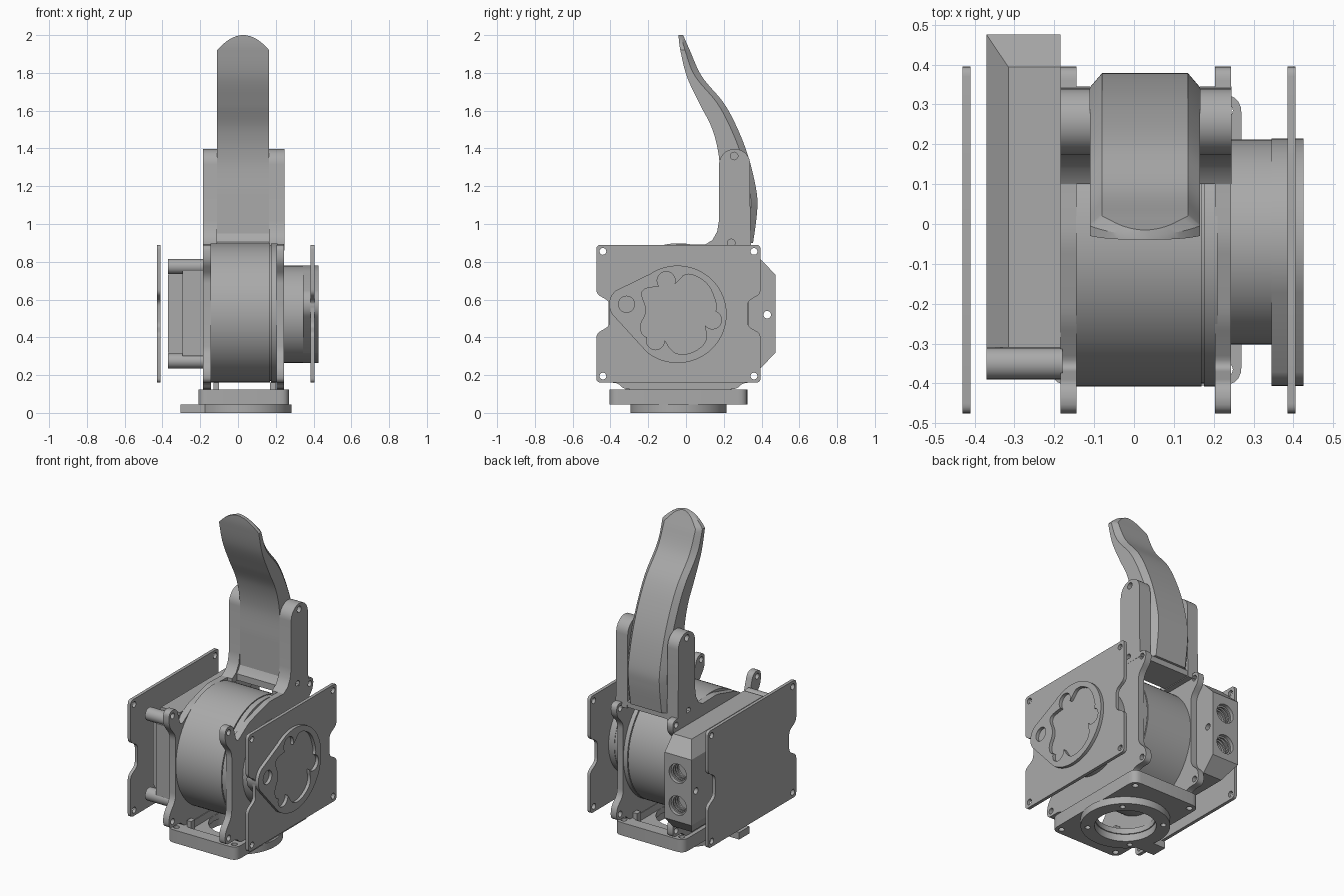
import bpy, bmesh, math
from mathutils import Vector

old = bpy.data.objects.get("Cube")
if old:
    bpy.data.objects.remove(old, do_unlink=True)

grey = bpy.data.materials.new("machined grey")
grey.use_nodes = True
GREY = (0.40, 0.40, 0.40, 1)
grey.diffuse_color = GREY
grey.node_tree.nodes["Principled BSDF"].inputs["Base Color"].default_value = GREY

PLACE = {"x": lambda u, v, a: (a, u, v),
         "y": lambda u, v, a: (u, a, v),
         "z": lambda u, v, a: (u, v, a)}


def finish(name, bm):
    bmesh.ops.recalc_face_normals(bm, faces=bm.faces)
    mesh = bpy.data.meshes.new(name)
    bm.to_mesh(mesh)
    bm.free()
    mesh.materials.append(grey)
    ob = bpy.data.objects.new(name, mesh)
    bpy.context.collection.objects.link(ob)
    return ob


def prism(name, pts, a, b, axis="x"):
    """Extrude a 2D outline along an axis."""
    bm = bmesh.new()
    put = PLACE[axis]
    lo = [bm.verts.new(put(u, v, a)) for u, v in pts]
    hi = [bm.verts.new(put(u, v, b)) for u, v in pts]
    bm.faces.new(lo)
    bm.faces.new(hi)
    for i in range(len(pts)):
        j = (i + 1) % len(pts)
        bm.faces.new((lo[i], lo[j], hi[j], hi[i]))
    return finish(name, bm)


def circle(u, v, r, n=32):
    return [(u + r * math.cos(math.tau * i / n), v + r * math.sin(math.tau * i / n))
            for i in range(n)]


def rect(u0, v0, u1, v1):
    return [(u0, v0), (u1, v0), (u1, v1), (u0, v1)]


def rounded(pts, r, steps=5):
    """Replace each corner by a small curve."""
    out = []
    for i, p in enumerate(pts):
        p, before, after = Vector(p), Vector(pts[i - 1]), Vector(pts[(i + 1) % len(pts)])
        d0, d1 = before - p, after - p
        s = p + d0.normalized() * min(r, d0.length * 0.48)
        e = p + d1.normalized() * min(r, d1.length * 0.48)
        for k in range(steps + 1):
            t = k / steps
            out.append(tuple(s * (1 - t) ** 2 + p * 2 * t * (1 - t) + e * t * t))
    return out


def boolean(ob, cutters, op="DIFFERENCE"):
    bpy.context.view_layer.objects.active = ob
    for c in cutters:
        m = ob.modifiers.new("cut", "BOOLEAN")
        m.operation, m.object, m.solver = op, c, "EXACT"
        bpy.ops.object.modifier_apply(modifier=m.name)
        bpy.data.objects.remove(c, do_unlink=True)
    return ob


def drill(ob, spots, r, a, b, axis="x"):
    return boolean(ob, [prism("drill", circle(u, v, r, 20), a, b, axis) for u, v in spots])


CY, CZ = -0.04, 0.53            # drum axis
CORNERS = [(y, z) for y in (-0.44, 0.36) for z in (0.195, 0.855)]

# Outer cover plates with notched sides
cover = rounded([(-0.475, 0.16), (0.395, 0.16), (0.395, 0.42), (0.325, 0.46),
                 (0.325, 0.59), (0.395, 0.63), (0.395, 0.89), (-0.475, 0.89),
                 (-0.475, 0.63), (-0.405, 0.59), (-0.405, 0.46), (-0.475, 0.42)], 0.025)
for name, x in (("right_cover_plate", -0.43), ("left_cover_plate", 0.385)):
    drill(prism(name, cover, x, x + 0.02), CORNERS, 0.018, x - 0.1, x + 0.1)

# Inner side frames with corner ears
frame = rounded([(-0.475, 0.16), (-0.36, 0.16), (-0.33, 0.125), (0.27, 0.125),
                 (0.3, 0.16), (0.395, 0.16), (0.395, 0.24), (0.33, 0.3),
                 (0.33, 0.75), (0.395, 0.82), (0.395, 0.89), (0.1, 0.89),
                 (-0.04, 0.895), (-0.24, 0.84), (-0.36, 0.76), (-0.4, 0.89),
                 (-0.475, 0.89), (-0.475, 0.8), (-0.41, 0.72), (-0.41, 0.32),
                 (-0.475, 0.24)], 0.035)
for name, x in (("right_frame", -0.185), ("left_frame", 0.203)):
    drill(prism(name, frame, x, x + 0.041), CORNERS, 0.018, x - 0.1, x + 0.1)

# Finger bracket arms with rounded tops and a flared foot
arm = [(0.345, 0.86), (0.34, 1.1)]
arm += [(0.2575 + 0.0825 * math.cos(math.pi * i / 16), 1.315 + 0.0825 * math.sin(math.pi * i / 16))
        for i in range(17)]
arm += [(0.175, 1.02), (0.165, 0.96), (0.14, 0.915), (0.1, 0.89), (0.1, 0.86)]
for name, x0, x1 in (("right_arm", -0.185, -0.11), ("left_arm", 0.165, 0.245)):
    drill(prism(name, arm, x0, x1), [(0.255, 1.36), (0.24, 0.9)], 0.02, x0 - 0.1, x1 + 0.1)
prism("bracket_ledge", [(0.145, 0.865), (0.34, 0.865), (0.34, 0.9), (0.18, 0.96),
                        (0.165, 0.93), (0.145, 0.905)], -0.14, 0.2)

# Curved finger: rows of height, front depth, back depth
rows = [(0.9, 0.175, 0.355), (1.05, 0.175, 0.375), (1.16, 0.175, 0.375),
        (1.34, 0.176, 0.335), (1.5, 0.14, 0.275), (1.64, 0.07, 0.2),
        (1.78, 0.005, 0.085), (1.92, -0.03, 0.02), (2.0, -0.04, -0.015)]


def spline(t):
    i = min(int(t), len(rows) - 2)
    f = t - i
    p = [Vector(rows[max(0, min(len(rows) - 1, i + k))]) for k in (-1, 0, 1, 2)]
    return 0.5 * (2 * p[1] + (p[2] - p[0]) * f + (2 * p[0] - 5 * p[1] + 4 * p[2] - p[3]) * f ** 2
                  + (3 * p[1] - p[0] - 3 * p[2] + p[3]) * f ** 3)


bm = bmesh.new()
loops = []
STEPS = 64
for k in range(STEPS + 1):
    z, front, back = spline((len(rows) - 1) * k / STEPS)
    tip = max(0.0, min(1.0, (z - 1.92) / 0.08))
    w = 0.1375 * max(0.08, math.sqrt(1 - tip))
    c = min(0.03, w * 0.25)
    depth = min(0.035, (back - front) * 0.5)
    ring = [(-w, front), (w, front), (w, back - depth), (w - c, back), (c - w, back),
            (-w, back - depth)]
    loops.append([bm.verts.new((0.0275 + x, y, z)) for x, y in ring])
for lo, hi in zip(loops, loops[1:]):
    for i in range(6):
        j = (i + 1) % 6
        bm.faces.new((lo[i], lo[j], hi[j], hi[i]))
bm.faces.new(loops[0])
bm.faces.new(loops[-1])
finish("finger", bm)

# Drum between the frames
prism("drum", circle(CY, CZ, 0.368, 96), -0.145, 0.17)
prism("drum_groove", circle(CY, CZ, 0.36, 96), 0.17, 0.176)
prism("drum_rim", circle(CY, CZ, 0.368, 96), 0.176, 0.21)

# Left motor housing and teardrop boss
BY, BZ = -0.045, 0.522
prism("motor_body", circle(BY, BZ, 0.257, 64), 0.24, 0.345)
boss = [(BY + 0.26 * math.cos(a), BZ + 0.258 * math.sin(a))
        for a in [math.radians(-128 + 4.5 * i) for i in range(57)]]
boss += [(-0.315 + 0.092 * math.cos(a), 0.575 + 0.092 * math.sin(a))
         for a in [math.radians(128 + 10 * i) for i in range(11)]]
boss = prism("teardrop_boss", boss, 0.345, 0.425)
pocket = rounded([(-0.25, 0.65), (-0.16, 0.67), (-0.06, 0.67), (0.0, 0.75), (0.12, 0.69),
                  (0.175, 0.54), (0.09, 0.49), (0.12, 0.38), (0.03, 0.31), (-0.07, 0.31),
                  (-0.13, 0.42), (-0.22, 0.39), (-0.25, 0.46), (-0.2, 0.54)], 0.06)
boolean(boss, [prism("pocket_cutter", pocket, 0.385, 0.5)])
screws = [(-0.105, 0.70), (0.14, 0.492), (-0.162, 0.382)]
drill(boss, screws, 0.048, 0.37, 0.5)
drill(boss, [(-0.315, 0.575)], 0.043, 0.375, 0.5)
for i, (y, z) in enumerate(screws):
    drill(prism("screw_%d" % (i + 1), circle(y, z, 0.04, 24), 0.36, 0.4),
          [(y, z)], 0.024, 0.385, 0.5)

# Right gearbox: bevelled outer edge and bevelled back end
box = prism("gearbox", [(-0.185, 0.235), (-0.185, 0.815), (-0.315, 0.815), (-0.37, 0.73),
                        (-0.37, 0.32), (-0.315, 0.235)], -0.31, 0.475, "y")
boolean(box, [prism("back_bevel", [(-0.5, 0.2), (0.36, 0.2), (0.475, 0.32), (0.475, 0.73),
                                   (0.36, 0.85), (-0.5, 0.85)], -0.5, 0)], "INTERSECT")
drill(box, [(-0.275, 0.42), (-0.275, 0.62)], 0.06, 0.38, 0.6, "y")
drill(box, [(0.43, 0.52)], 0.02, -0.5, 0.0)
prism("gearbox_front", rect(-0.39, 0.3, -0.3, 0.75), -0.295, -0.185)
for name, z in (("lower_standoff", 0.275), ("upper_standoff", 0.775)):
    prism(name, circle(-0.35, z, 0.04, 24), -0.37, -0.18)
for z in (0.42, 0.62):
    for i in range(3):
        y = 0.4 + 0.022 * i
        ring = prism("thread_ring", circle(-0.275, z, 0.061, 24), y, y + 0.009, "y")
        drill(ring, [(-0.275, z)], 0.05, y - 0.1, y + 0.1, "y")

# Base tray, flange ring and locating tab
BX = 0.03
base = prism("base_tray", rounded(rect(-0.21, -0.405, 0.27, 0.325), 0.05), 0.045, 0.125, "z")
boolean(base, [prism("tray_cutter", rounded(rect(-0.14, -0.33, 0.2, 0.25), 0.04), 0.08, 0.3, "z")])
drill(base, [(BX, CY)], 0.17, 0, 0.2, "z")
drill(base, [(x, y) for x in (-0.17, 0.23) for y in (-0.365, 0.285)], 0.018, 0, 0.2, "z")
flange = prism("base_flange", circle(BX, CY, 0.254, 64), 0, 0.045, "z")
boolean(flange, [prism("bore", circle(BX, CY, 0.175, 48), -0.1, 0.1, "z")])
drill(flange, [(BX + 0.215 * math.cos(a), CY + 0.215 * math.sin(a))
               for a in (0.8, 2.4, 3.9, 5.5)], 0.016, -0.1, 0.1, "z")
prism("base_tab", rect(-0.305, -0.19, -0.17, -0.09), 0, 0.044, "z")

# Mounting clips between the tray and the frames
for x in (-0.13, 0.17):
    for y in (-0.32, 0.2):
        prism("clip", rect(x, y, x + 0.03, y + 0.04), 0.08, 0.16, "z")

# Smooth curved sides, keep edges sharp
bpy.ops.object.select_all(action="DESELECT")
for ob in bpy.context.scene.objects:
    if ob.type == "MESH" and grey.name in ob.data.materials:
        ob.select_set(True)
        bpy.context.view_layer.objects.active = ob
bpy.ops.object.shade_smooth_by_angle(angle=math.radians(30))
